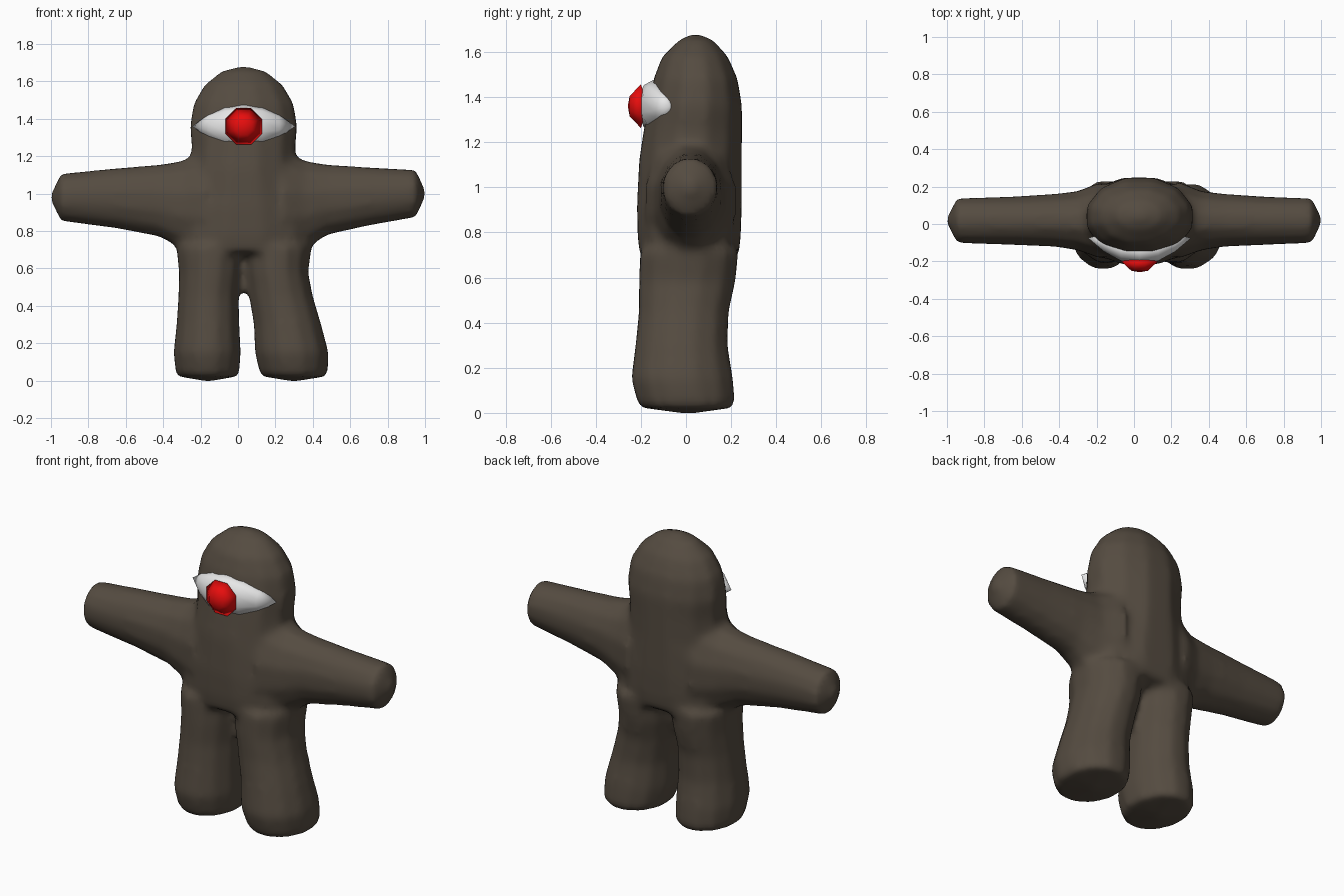
import bpy
import bmesh
import math
from mathutils import Vector


def material(name, rgb):
    m = bpy.data.materials.new(name)
    m.diffuse_color = (*rgb, 1)
    return m


brown = material("dark brown", (0.09, 0.071, 0.052))
white = material("eye white", (0.8, 0.8, 0.8))
red = material("iris red", (0.8, 0.004, 0.004))


def loft(bm, axis, start, rings, end, sides=12):
    """Closed tube. Ring: (position on axis, low u, high u, low v, high v)."""
    def point(t, u, v):
        return Vector({"x": (t, u, v), "y": (u, t, v), "z": (u, v, t)}[axis])

    first, last = bm.verts.new(start), bm.verts.new(end)
    loops = []
    for t, u0, u1, v0, v1 in rings:
        loop = []
        for i in range(sides):
            a = 2 * math.pi * (i + 0.5) / sides
            loop.append(bm.verts.new(point(t, (u0 + u1) / 2 + (u1 - u0) / 2 * math.cos(a),
                                           (v0 + v1) / 2 + (v1 - v0) / 2 * math.sin(a))))
        loops.append(loop)
    faces = []
    for i in range(sides):
        j = (i + 1) % sides
        faces.append(bm.faces.new((first, loops[0][j], loops[0][i])))
        faces.append(bm.faces.new((last, loops[-1][i], loops[-1][j])))
        for a, b in zip(loops, loops[1:]):
            faces.append(bm.faces.new((a[i], a[j], b[j], b[i])))
    bmesh.ops.recalc_face_normals(bm, faces=faces)


def finish(bm, name, mat):
    mesh = bpy.data.meshes.new(name)
    bm.to_mesh(mesh)
    bm.free()
    mesh.materials.append(mat)
    mesh.shade_smooth()
    ob = bpy.data.objects.new(name, mesh)
    bpy.context.collection.objects.link(ob)
    return ob


# Body: torso and head, then limbs, fused into one soft skin
bm = bmesh.new()
loft(bm, "z", (0.03, 0.04, 1.685), [
    (1.655, -0.09, 0.15, -0.03, 0.12),
    (1.58, -0.185, 0.245, -0.11, 0.19),
    (1.48, -0.245, 0.305, -0.15, 0.235),
    (1.36, -0.265, 0.325, -0.175, 0.255),
    (1.25, -0.255, 0.315, -0.195, 0.255),
    (1.12, -0.265, 0.32, -0.215, 0.255),
    (0.92, -0.32, 0.38, -0.225, 0.255),
    (0.78, -0.345, 0.41, -0.222, 0.25),
    (0.69, -0.335, 0.40, -0.21, 0.24),
], (0.03, 0.01, 0.64))

# Left leg
loft(bm, "z", (-0.16, 0.01, 0.80), [
    (0.72, -0.335, 0.04, -0.21, 0.24),
    (0.58, -0.32, 0.025, -0.215, 0.225),
    (0.45, -0.323, 0.008, -0.215, 0.195),
    (0.30, -0.333, 0.012, -0.23, 0.19),
    (0.15, -0.35, 0.02, -0.25, 0.215),
    (0.025, -0.335, 0.01, -0.215, 0.225),
], (-0.16, 0.01, -0.005))

# Right leg, splayed outward
loft(bm, "z", (0.22, 0.01, 0.80), [
    (0.72, 0.02, 0.40, -0.21, 0.24),
    (0.58, 0.035, 0.38, -0.215, 0.225),
    (0.45, 0.055, 0.405, -0.215, 0.195),
    (0.30, 0.08, 0.45, -0.23, 0.19),
    (0.15, 0.085, 0.49, -0.25, 0.215),
    (0.025, 0.115, 0.485, -0.215, 0.225),
], (0.30, 0.01, -0.005))

# Arms
loft(bm, "x", (-1.01, 0.02, 0.98), [
    (-0.945, -0.105, 0.14, 0.85, 1.11),
    (-0.65, -0.115, 0.15, 0.81, 1.14),
    (-0.42, -0.125, 0.165, 0.765, 1.16),
    (-0.30, -0.145, 0.18, 0.70, 1.18),
    (-0.18, -0.19, 0.23, 0.64, 1.24),
], (0.0, 0.02, 0.95))
loft(bm, "x", (1.01, 0.02, 1.0), [
    (0.95, -0.105, 0.14, 0.87, 1.13),
    (0.70, -0.115, 0.15, 0.825, 1.145),
    (0.48, -0.125, 0.165, 0.775, 1.16),
    (0.36, -0.145, 0.18, 0.70, 1.18),
    (0.24, -0.19, 0.23, 0.64, 1.24),
], (0.06, 0.02, 0.95))
body = finish(bm, "body", brown)
skin = body.modifiers.new("skin", "REMESH")
skin.mode = "VOXEL"
skin.voxel_size = 0.022
skin.use_smooth_shade = True
soften = body.modifiers.new("soften", "SMOOTH")
soften.factor = 0.5
soften.iterations = 6

# Almond eyeball, bent around the head
bm = bmesh.new()
cx, cz = 0.03, 1.36
loft(bm, "x", (cx - 0.275, -0.075, cz), [
    (cx + dx, front, back, cz - h, cz + h) for dx, front, back, h in (
        (-0.19, -0.15, -0.05, 0.062),
        (-0.10, -0.20, -0.07, 0.10),
        (0, -0.215, -0.08, 0.115),
        (0.10, -0.20, -0.07, 0.10),
        (0.19, -0.15, -0.05, 0.062))
], (cx + 0.275, -0.075, cz), 10)
finish(bm, "eyeball", white)

# Domed iris
bm = bmesh.new()
loft(bm, "y", (cx, -0.258, cz), [
    (y, cx - r, cx + r, cz - r, cz + r)
    for y, r in ((-0.25, 0.048), (-0.20, 0.105))
], (cx, -0.17, cz), 8)
finish(bm, "iris", red)
